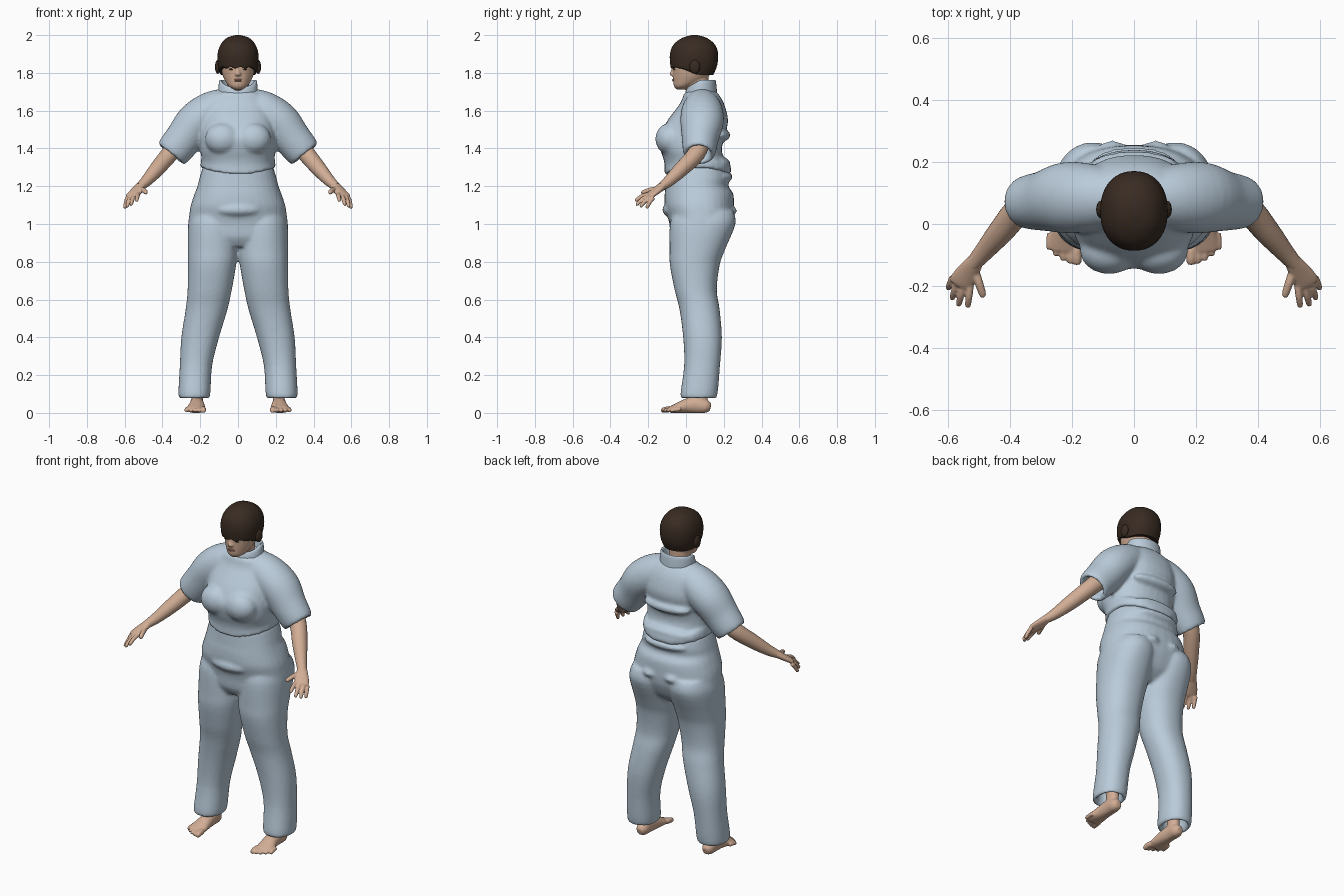
import bpy, bmesh, math
from mathutils import Vector, Matrix

if "Cube" in bpy.data.objects:
    bpy.data.objects.remove(bpy.data.objects["Cube"])


def material(name, rgb):
    mat = bpy.data.materials.new(name)
    mat.use_nodes = True
    mat.diffuse_color = (*rgb, 1)
    mat.node_tree.nodes["Principled BSDF"].inputs["Base Color"].default_value = (*rgb, 1)
    return mat


CLOTH = material("pale blue cloth", (0.49, 0.60, 0.70))
SKIN = material("skin", (0.64, 0.42, 0.30))
HAIR = material("dark brown hair", (0.04, 0.024, 0.016))
LIPS = material("lips", (0.48, 0.24, 0.19))


def refine(rows, steps=4):
    """Catmull-Rom interpolation through rows of numbers."""
    out = []
    for i in range(len(rows) - 1):
        a, b, c, d = (rows[max(0, min(len(rows) - 1, i + k))] for k in (-1, 0, 1, 2))
        for s in range(steps):
            t = s / steps
            out.append([q + t / 2 * (r - p + t * (2 * p - 5 * q + 4 * r - w + t * (3 * q - 3 * r + w - p)))
                        for p, q, r, w in zip(a, b, c, d)])
    return out + [list(rows[-1])]


def slabs(rows):
    """Level sections: height, front, back, then half width or inner and outer x."""
    out = []
    for z, front, back, *xs in refine(rows):
        lo, hi = xs if len(xs) == 2 else (-xs[0], xs[0])
        out.append((Vector(((lo + hi) / 2, (front + back) / 2, z)),
                    Vector(((hi - lo) / 2, 0, 0)), Vector((0, (back - front) / 2, 0))))
    return out


def tube(rows):
    """Sections across a path: x, y, z, half width, half height."""
    rows = refine(rows)
    pts = [Vector(r[:3]) for r in rows]
    out, last = [], pts[1] - pts[0]
    for i, r in enumerate(rows):
        t = pts[min(i + 1, len(pts) - 1)] - pts[max(i - 1, 0)]
        t = last if t.length < 1e-5 else t.normalized()
        t = -t if t.dot(last) < 0 else t
        last = t
        u = t.cross(Vector((0, 0, 1))).normalized()
        out.append((pts[i], u * r[3], u.cross(t).normalized() * r[4]))
    return out


def loft(bm, sections, side=1, power=2.0, seg=32):
    def bend(v):
        return math.copysign(abs(v) ** (2 / power), v)
    rings = []
    for c, u, v in sections:
        ring = []
        for k in range(seg):
            a = math.tau * k / seg
            p = c + u * bend(math.cos(a)) + v * bend(math.sin(a))
            ring.append(bm.verts.new((p.x * side, p.y, p.z)))
        rings.append(ring)
    for a, b in zip(rings, rings[1:]):
        for k in range(seg):
            n = (k + 1) % seg
            bm.faces.new((a[k], a[n], b[n], b[k]))
    bm.faces.new(rings[0])
    bm.faces.new(rings[-1])


def blob(bm, centre, size):
    bmesh.ops.create_uvsphere(bm, u_segments=24, v_segments=14, radius=1,
                              matrix=Matrix.Translation(centre) @ Matrix.Diagonal((*size, 1)))


def finish(bm, name, mat, voxel=0, shape=None):
    if shape:
        for v in bm.verts:
            v.co = shape(v.co)
    bmesh.ops.recalc_face_normals(bm, faces=bm.faces)
    mesh = bpy.data.meshes.new(name)
    bm.to_mesh(mesh)
    bm.free()
    mesh.materials.append(mat)
    for p in mesh.polygons:
        p.use_smooth = True
    obj = bpy.data.objects.new(name, mesh)
    bpy.context.scene.collection.objects.link(obj)
    if voxel:
        # Fuse overlapping volumes into one soft skin
        m = obj.modifiers.new("fuse", "REMESH")
        m.mode, m.voxel_size, m.use_smooth_shade = "VOXEL", voxel, True
        m = obj.modifiers.new("soften", "SMOOTH")
        m.factor, m.iterations = 0.5, 5
    else:
        mesh.set_sharp_from_angle(angle=1.0)
    return obj


# Trousers: hips, two legs with hollow hems, front pouch and back folds
bm = bmesh.new()
loft(bm, slabs([(1.31, -.085, .20, .18), (1.29, -.1, .22, .19), (1.24, -.105, .23, .205),
                (1.2, -.108, .225, .215), (1.16, -.113, .25, .23), (1.1, -.113, .255, .25),
                (1.05, -.1, .255, .258), (1, -.088, .245, .263), (.93, -.08, .21, .255),
                (.88, -.05, .15, .2)]), power=2.3)
for side in (1, -1):
    loft(bm, slabs([(1.07, -.06, .25, .02, .24), (1, -.085, .262, 0, .264), (.86, -.087, .205, 0, .266),
                    (.78, -.085, .178, .01, .265), (.65, -.06, .163, .033, .267), (.55, -.035, .178, .055, .277),
                    (.4, -.015, .19, .1, .3), (.25, -.01, .18, .137, .308), (.09, -.03, .165, .148, .315),
                    (.09, -.008, .143, .17, .293), (.16, 0, .14, .175, .285)]), side, 2.2)
    blob(bm, (.07 * side, .2, 1.07), (.06, .07, .035))
blob(bm, (0, -.06, 1.075), (.135, .066, .042))
for z in (1.25, 1.16):
    blob(bm, (0, .19, z), (.14, .058, .03))
finish(bm, "trousers", CLOTH, .01)

# Shirt: body, bust and short sleeves with hollow cuffs
bm = bmesh.new()
loft(bm, slabs([(1.705, .02, .15, .085), (1.69, -.01, .17, .13), (1.64, -.03, .2, .17),
                (1.56, -.09, .222, .19), (1.5, -.125, .215, .197), (1.45, -.145, .2, .2),
                (1.39, -.135, .19, .2), (1.34, -.118, .205, .192), (1.3, -.113, .238, .196),
                (1.26, -.115, .237, .2)]), power=2.3)
for side in (1, -1):
    loft(bm, tube([(.02, .085, 1.655, .07, .07), (.12, .085, 1.61, .105, .1), (.215, .085, 1.545, .115, .107),
                   (.285, .075, 1.455, .098, .1), (.35, .07, 1.375, .083, .09),
                   (.35, .07, 1.375, .06, .066), (.31, .072, 1.42, .055, .06)]), side)
    blob(bm, (.08 * side, -.085, 1.45), (.095, .077, .085))
for z in (1.47, 1.32):
    blob(bm, (0, .18, z), (.15, .055, .035))


def lift_hem(co):
    # Hem rises toward the hips
    if co.z < 1.32 and abs(co.x) < .21:
        co.z += .04 * (co.x / .2) ** 2
    return co


finish(bm, "shirt", CLOTH, .01, lift_hem)


def dip_collar(co):
    co.z -= .6 * max(0, .075 - co.y)
    return co


# Stand collar, lower at the throat
bm = bmesh.new()
loft(bm, slabs([(1.69, -.015, .165, .105), (1.755, 0, .158, .1), (1.757, .012, .148, .086),
                (1.71, .015, .14, .08)]))
finish(bm, "collar", CLOTH, shape=dip_collar)

# Neck, head and nose
bm = bmesh.new()
loft(bm, slabs([(1.62, .005, .125, .065), (1.7, 0, .12, .06), (1.8, 0, .12, .06)]))
loft(bm, slabs([(1.712, -.05, -.005, .022), (1.73, -.064, .04, .05), (1.76, -.068, .1, .07),
                (1.8, -.07, .13, .085), (1.85, -.072, .14, .09), (1.92, -.05, .13, .08)]))
loft(bm, slabs([(1.782, -.072, -.05, .014), (1.792, -.088, -.05, .017),
                (1.81, -.08, -.05, .01), (1.835, -.074, -.05, .007)]))
finish(bm, "head", SKIN, .005)

bm = bmesh.new()
for z in (1.758, 1.764):
    blob(bm, (0, -.067, z), (.022, .006, .004))
finish(bm, "lips", LIPS)

bm = bmesh.new()
for side in (1, -1):
    blob(bm, (.034 * side, -.062, 1.819), (.015, .005, .004))
finish(bm, "eyelashes", HAIR)


def trim_fringe(co):
    # Raise the lower edge above the face, with a ragged fringe
    f = max(0, min(1, (.06 - co.y) / .08))
    floor = 1.79 + f * (.038 + .005 * math.sin(co.x * 130))
    co.z = max(co.z, floor)
    return co


# Hair cap and covered ears
bm = bmesh.new()
loft(bm, slabs([(1.79, -.072, .145, .094), (1.84, -.083, .165, .106), (1.9, -.085, .17, .108),
                (1.95, -.066, .153, .092), (1.985, -.02, .11, .06), (2, .03, .06, .012)]), power=2.2, seg=48)
finish(bm, "hair", HAIR, shape=trim_fringe)
bm = bmesh.new()
for side in (1, -1):
    blob(bm, (.107 * side, .047, 1.832), (.015, .028, .037))
finish(bm, "covered_ears", HAIR)


def digit(bm, start, end, r, side, arch):
    a, b = Vector(start), Vector(end)
    mid, tip = a.lerp(b, .5) + Vector((0, 0, arch)), a.lerp(b, .92)
    loft(bm, tube([(*a, r, r), (*mid, r, r), (*tip, r * .8, r * .8), (*b, r * .25, r * .25)]), side, seg=12)


def on_ground(co):
    co.z = max(co.z, 0)
    return co


for side, label in ((1, "left"), (-1, "right")):
    # Forearm
    bm = bmesh.new()
    loft(bm, tube([(.28, .085, 1.46, .05, .05), (.36, .055, 1.373, .047, .046), (.43, -.025, 1.29, .041, .04),
                   (.485, -.09, 1.228, .031, .03), (.52, -.13, 1.197, .025, .022)]), side, seg=24)
    finish(bm, label + "_arm", SKIN)

    # Palm, four fingers and thumb
    bm = bmesh.new()
    loft(bm, tube([(.51, -.118, 1.207, .026, .022), (.535, -.155, 1.178, .036, .019),
                   (.558, -.19, 1.152, .04, .015), (.564, -.2, 1.145, .03, .009)]), side, seg=20)
    for start, end in (((.528, -.2, 1.158), (.537, -.27, 1.122)), ((.55, -.198, 1.15), (.567, -.265, 1.1)),
                       ((.57, -.188, 1.144), (.588, -.243, 1.09)), ((.585, -.172, 1.14), (.6, -.21, 1.083))):
        digit(bm, start, end, .0115, side, .006)
    digit(bm, (.515, -.145, 1.185), (.485, -.237, 1.165), .014, side, .004)
    finish(bm, label + "_hand", SKIN, .004)

    # Ankle, foot and toes
    bm = bmesh.new()
    loft(bm, slabs([(.03, .03, .118, .185, .25), (.1, .035, .115, .186, .248), (.2, .03, .125, .18, .26)]), side)
    loft(bm, tube([(.22, .13, .028, .018, .02), (.219, .105, .034, .034, .036), (.218, .05, .042, .037, .045),
                   (.218, 0, .036, .042, .038), (.222, -.05, .024, .05, .026), (.224, -.085, .016, .048, .017)]), side)
    for k in range(5):
        x = .186 + .021 * k
        tip = -.132 + .003 * k * k
        digit(bm, (x, tip + .055, .02), (x + .002 * k - .003, tip, .011), .0165 if k == 0 else .0115, side, .002)
    finish(bm, label + "_foot", SKIN, .005, on_ground)
